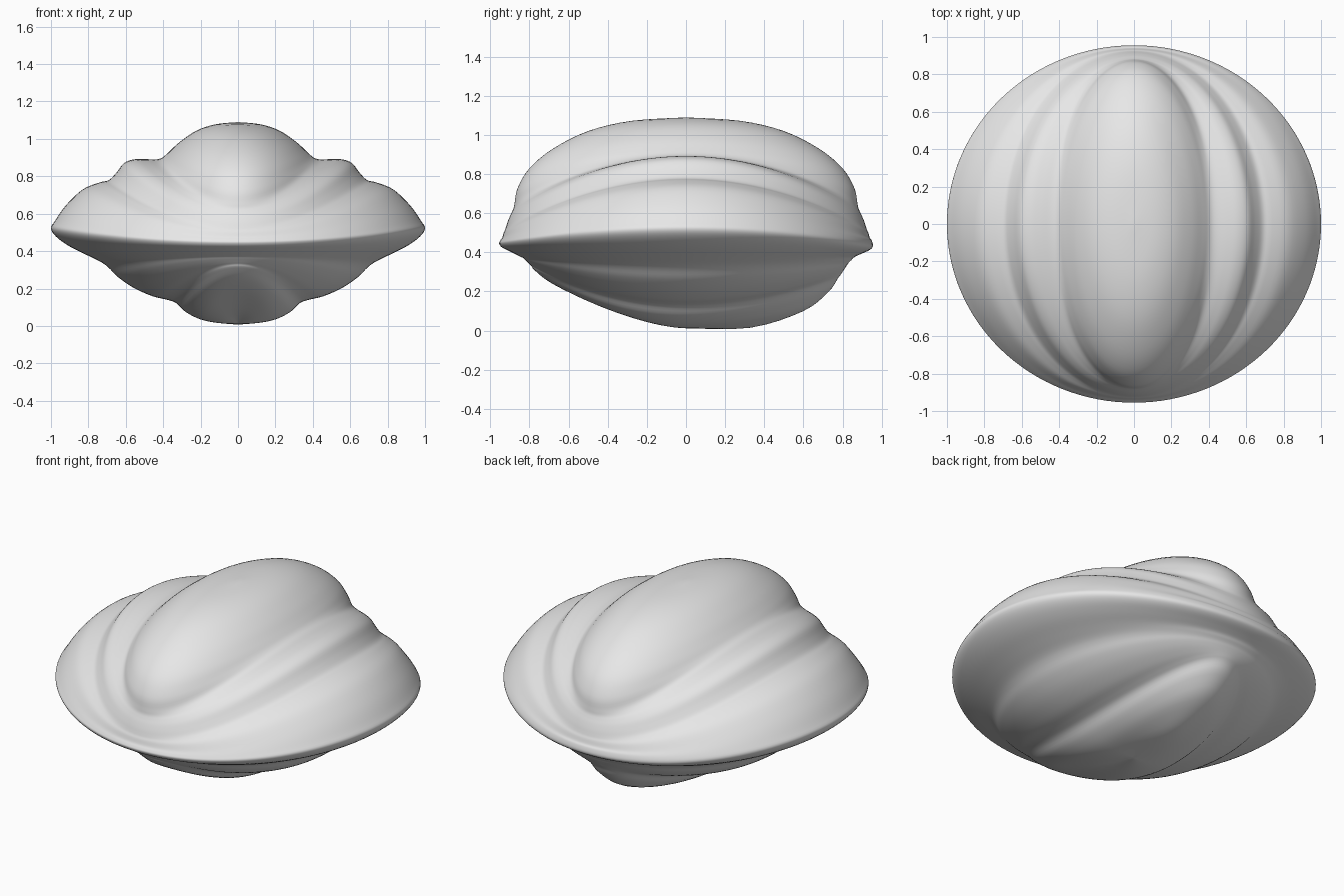
import bpy, bmesh, math

if "Cube" in bpy.data.objects:
    bpy.data.objects.remove(bpy.data.objects["Cube"])

# Profile stations, each one an oval ring:
# side half-width, side height, front reach, front height, back reach, back height
upper = [(x, zx, y, z, y, z) for x, zx, y, z in [
    (0, 1.09, 0, 1.09), (.12, 1.078, .28, 1.072), (.22, 1.045, .50, 1.02),
    (.31, .985, .68, .93), (.37, .93, .80, .83), (.405, .90, .86, .73),
    (.44, .89, .875, .66), (.50, .892, .88, .63), (.56, .89, .888, .61),
    (.61, .87, .90, .585), (.65, .82, .912, .555), (.69, .78, .92, .53),
    (.74, .767, .925, .515), (.83, .73, .932, .50), (.92, .645, .94, .475),
    (.98, .56, .95, .46)]]
lower = [
    (1, .52, .955, .445, .955, .43), (.97, .475, .94, .425, .935, .41),
    (.90, .425, .90, .405, .89, .39), (.80, .375, .86, .385, .86, .375),
    (.73, .34, .84, .375, .845, .36), (.69, .31, .83, .37, .83, .345),
    (.64, .26, .82, .36, .82, .33), (.56, .205, .81, .35, .81, .315),
    (.46, .16, .80, .34, .80, .30), (.38, .14, .79, .33, .79, .285),
    (.33, .122, .775, .31, .775, .265), (.28, .075, .70, .25, .73, .20),
    (.20, .035, .55, .175, .60, .10), (.10, .015, .28, .075, .33, .015),
    (0, .012, 0, .012, 0, .012)]
AROUND, STEPS = 128, 4


def smooth_stations(rows):
    """Catmull-Rom interpolation through the stations."""
    out = []
    for i in range(len(rows) - 1):
        a, b, c, d = (rows[min(max(i + k, 0), len(rows) - 1)] for k in (-1, 0, 1, 2))
        for s in range(STEPS):
            t = s / STEPS
            out.append([q + .5 * t * (r - p + t * (2*p - 5*q + 4*r - u + t * (3*(q - r) + u - p)))
                        for p, q, r, u in zip(a, b, c, d)])
    return out + [list(rows[-1])]


stations = smooth_stations(upper + lower)

# Ribbed shell: nested oval rings from the crown, over the rim, to the base
bm = bmesh.new()
rings = []
for x, zx, yf, zf, yb, zb in stations[1:-1]:
    ring = []
    for j in range(AROUND):
        a = 2 * math.pi * j / AROUND
        c, s = math.cos(a), math.sin(a)
        y, z = (yb, zb) if s > 0 else (yf, zf)
        ring.append(bm.verts.new((x * c, y * s, zx + (z - zx) * s * s)))
    rings.append(ring)
crown = bm.verts.new((0, 0, stations[0][1]))
base = bm.verts.new((0, 0, stations[-1][1]))
for j in range(AROUND):
    k = (j + 1) % AROUND
    bm.faces.new((crown, rings[0][j], rings[0][k]))
    bm.faces.new((base, rings[-1][k], rings[-1][j]))
    for r, n in zip(rings, rings[1:]):
        bm.faces.new((r[j], n[j], n[k], r[k]))
bmesh.ops.recalc_face_normals(bm, faces=bm.faces)
for f in bm.faces:
    f.smooth = True

mesh = bpy.data.meshes.new("ribbed_shell")
bm.to_mesh(mesh)
bm.free()
shell = bpy.data.objects.new("ribbed_shell", mesh)
bpy.context.collection.objects.link(shell)

grey = bpy.data.materials.new("light_grey")
grey.diffuse_color = (.8, .8, .8, 1)
grey.use_nodes = True
grey.node_tree.nodes["Principled BSDF"].inputs["Base Color"].default_value = grey.diffuse_color
mesh.materials.append(grey)
